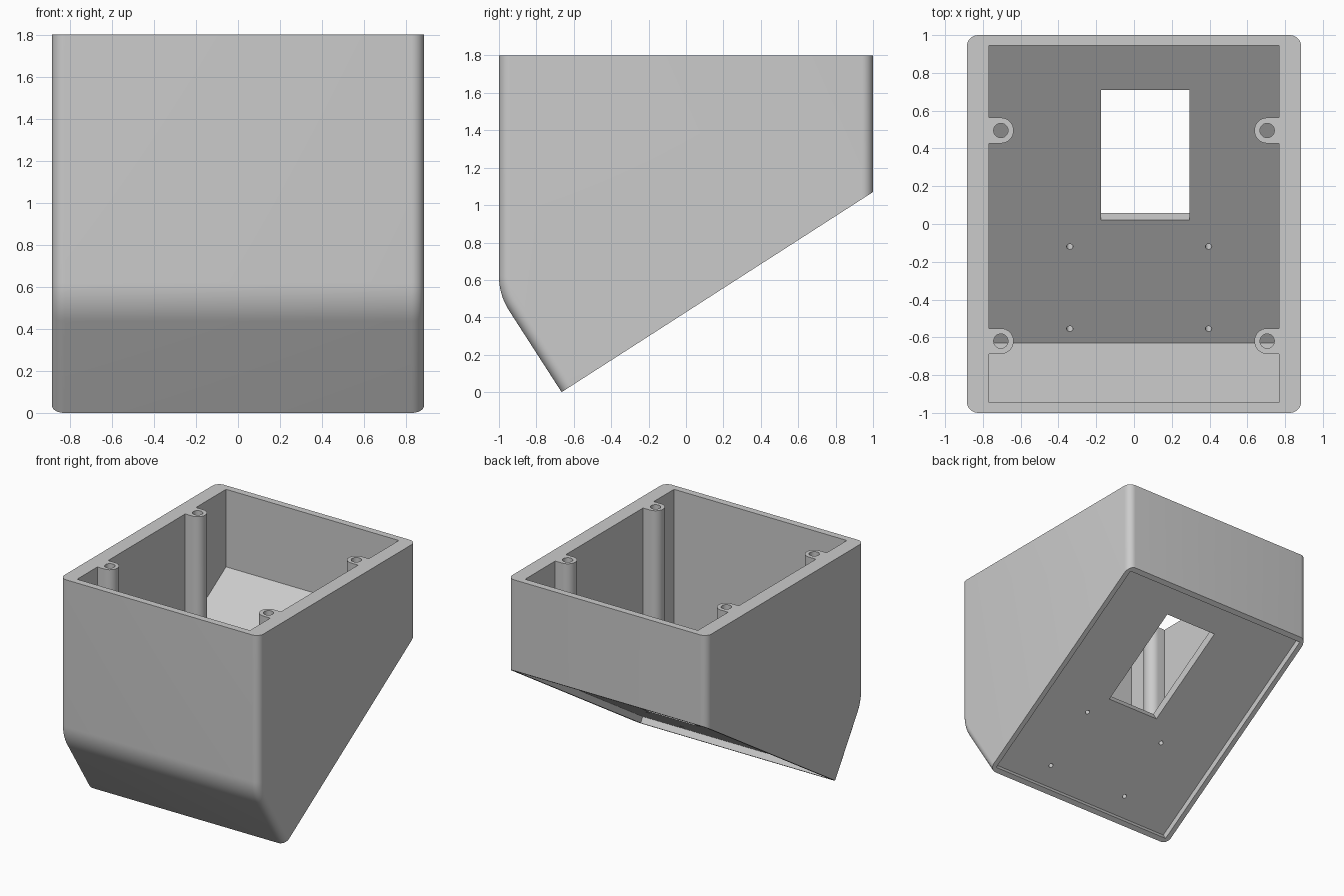
import bpy, bmesh, math
from mathutils import Matrix, Vector

cube = bpy.data.objects.get("Cube")
if cube:
    bpy.data.objects.remove(cube, do_unlink=True)

HALF_W, TOP = 0.885, 1.8
CORNER = Vector((0, -0.665, 0))               # lowest edge of the housing
ALONG = Vector((0, 1.665, 1.07)).normalized()   # up the sloped base
INWARD = Vector((0, -ALONG.z, ALONG.y))         # from base into housing
BASE_LEN = math.hypot(1.665, 1.07)
FLOOR = 0.12                                    # floor depth from base plane

# Frame of the sloped base: x, distance along slope, depth inwards
SLOPE = Matrix((
    (1, 0, 0, 0),
    (0, ALONG.y, INWARD.y, CORNER.y),
    (0, ALONG.z, INWARD.z, CORNER.z),
    (0, 0, 0, 1)))

plastic = bpy.data.materials.new("light grey plastic")
plastic.use_nodes = True
grey = (0.6, 0.6, 0.6, 1)
plastic.diffuse_color = grey
plastic.node_tree.nodes["Principled BSDF"].inputs["Base Color"].default_value = grey


def make_object(name, bm):
    bmesh.ops.recalc_face_normals(bm, faces=bm.faces)
    mesh = bpy.data.meshes.new(name)
    bm.to_mesh(mesh)
    bm.free()
    mesh.materials.append(plastic)
    obj = bpy.data.objects.new(name, mesh)
    bpy.context.collection.objects.link(obj)
    return obj


def prism(points, offset):
    """Extrude a closed outline of 3D points by an offset."""
    bm = bmesh.new()
    face = bm.faces.new([bm.verts.new(p) for p in points])
    new = bmesh.ops.extrude_face_region(bm, geom=[face], use_keep_orig=True)["geom"]
    bmesh.ops.translate(bm, vec=offset, verts=[v for v in new if isinstance(v, bmesh.types.BMVert)])
    return bm


def slope_box(name, x0, x1, s0, s1, d0, d1):
    """Box aligned with the sloped base."""
    outline = [SLOPE @ Vector(p) for p in ((x0, s0, d0), (x1, s0, d0), (x1, s1, d0), (x0, s1, d0))]
    return make_object(name, prism(outline, INWARD * (d1 - d0)))


def cylinder(name, radius, depth, matrix, sides=32):
    bm = bmesh.new()
    bmesh.ops.create_cone(bm, cap_ends=True, segments=sides, radius1=radius,
                          radius2=radius, depth=depth, matrix=matrix)
    return make_object(name, bm)


def subtract(target, cutter):
    mod = target.modifiers.new("cut", 'BOOLEAN')
    mod.operation, mod.solver, mod.object = 'DIFFERENCE', 'EXACT', cutter
    bpy.context.view_layer.objects.active = target
    bpy.ops.object.modifier_apply(modifier=mod.name)
    bpy.data.objects.remove(cutter, do_unlink=True)


# Housing: side profile with a rounded front bend, extruded across the width
bend_r, bend_z, steps = 0.34, 0.62, 10
turn = math.atan2(ALONG.z, ALONG.y)
profile = [(-1, TOP)]
for i in range(steps + 1):
    a = math.pi + turn * i / steps
    profile.append((-1 + bend_r + bend_r * math.cos(a), bend_z + bend_r * math.sin(a)))
profile += [(CORNER.y, 0), (1, 1.07), (1, TOP)]
bm = prism([(-HALF_W, y, z) for y, z in profile], (2 * HALF_W, 0, 0))


def is_rounded(edge):
    a, b = (v.co for v in edge.verts)
    if abs(a.x - b.x) > 0.01:
        return False
    across = abs(a.z - TOP) < 0.001 and abs(b.z - TOP) < 0.001
    on_base = all(abs((p - CORNER).dot(INWARD)) < 0.001 for p in (a, b))
    return not across and not on_base


bmesh.ops.bevel(bm, geom=[e for e in bm.edges if is_rounded(e)], offset=0.06,
                offset_type='OFFSET', segments=8, profile=0.5, affect='EDGES')
housing = make_object("housing", bm)

# Cavity: inner profile, parallel to the sloped floor and front slope
inner = CORNER + INWARD * FLOOR + ALONG * 0.12
front, back = -0.945, 0.945
bend = inner + INWARD * ((front - inner.y) / INWARD.y)
rear = inner + ALONG * ((back - inner.y) / ALONG.y)
inner_w = 0.768
cavity_profile = [(front, 2), (front, bend.z), (inner.y, inner.z), (back, rear.z), (back, 2)]
cavity = make_object("cavity", prism([(-inner_w, y, z) for y, z in cavity_profile],
                                     (2 * inner_w, 0, 0)))

# Screw posts: D-shaped columns on the side walls with holes down to the floor
for side in (-1, 1):
    for y in (0.495, -0.62):
        cx, r = 0.705, 0.068
        outline = [(side * 0.85, y + r, -0.5), (side * 0.85, y - r, -0.5)]
        for i in range(17):
            a = -math.pi / 2 - math.pi * i / 16
            outline.append((side * (cx + r * math.cos(a)), y + r * math.sin(a), -0.5))
        post = make_object("screw_post", prism(outline, (0, 0, 3)))
        subtract(post, cylinder("post_hole", 0.038, 5, Matrix.Translation((side * cx, y, 1))))
        subtract(cavity, post)
subtract(housing, cavity)

# Shallow recess under the base, leaving a thin rim
rim = 0.04
subtract(housing, slope_box("recess", -HALF_W + rim, HALF_W - rim, rim, BASE_LEN - rim, -0.1, 0.05))

# Rectangular window through the floor
subtract(housing, slope_box("window", -0.175, 0.295, 0.892, 1.712, -0.05, 0.2))

# Four small mounting holes through the floor
for x in (-0.34, 0.395):
    for s in (0.208, 0.725):
        place = SLOPE @ Matrix.Translation((x, s, 0.08))
        subtract(housing, cylinder("mount_hole", 0.017, 0.16, place, 20))

bpy.ops.object.select_all(action='DESELECT')
housing.select_set(True)
bpy.context.view_layer.objects.active = housing
bpy.ops.object.shade_smooth_by_angle(angle=math.radians(30))
